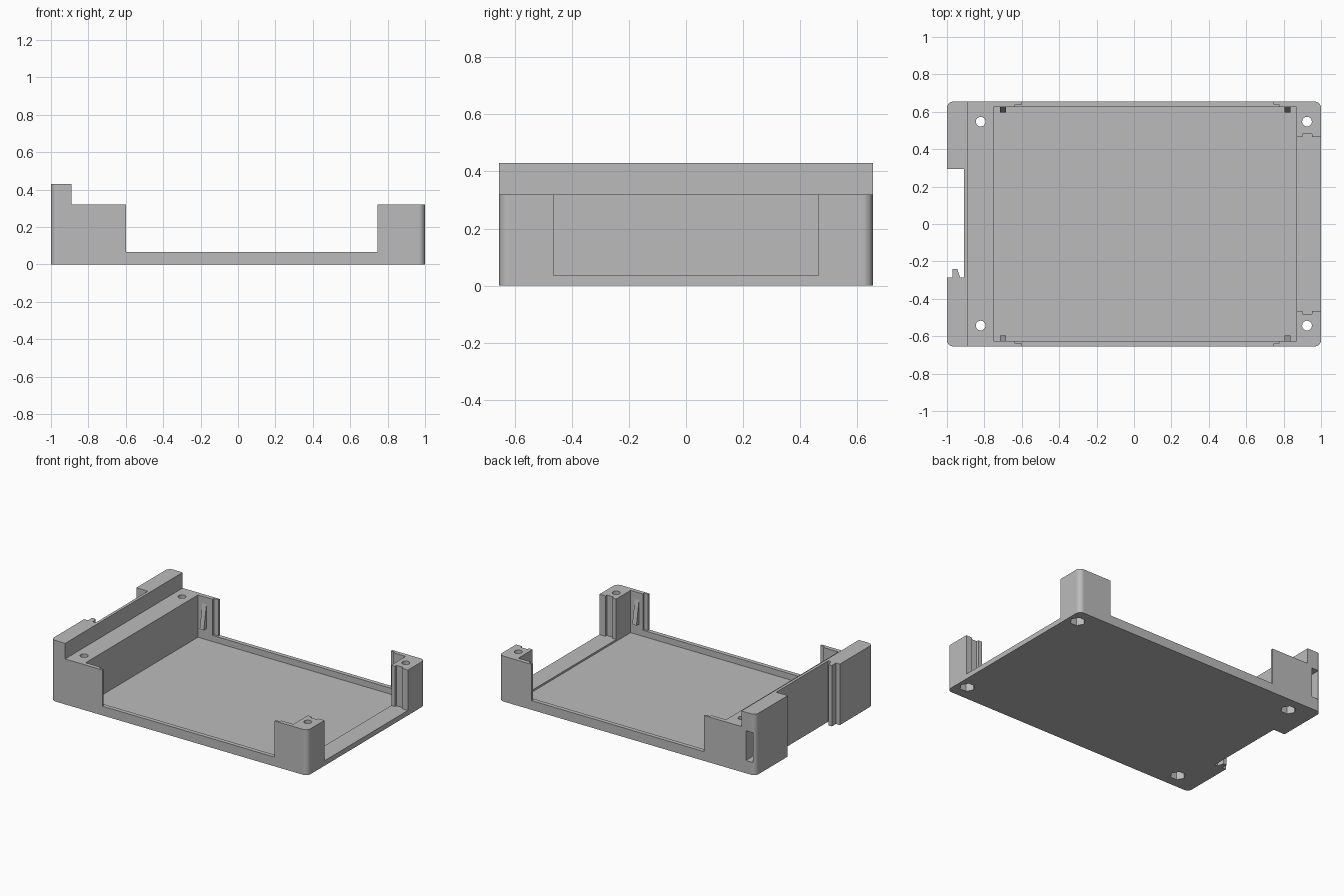
import bpy, bmesh
from math import sin, cos, pi, radians
from mathutils import Vector

cube = bpy.data.objects.get("Cube")
if cube:
    bpy.data.objects.remove(cube, do_unlink=True)

grey = bpy.data.materials.new("matte_grey")
grey.use_nodes = True
grey.diffuse_color = (0.5, 0.5, 0.5, 1)
grey.node_tree.nodes["Principled BSDF"].inputs["Base Color"].default_value = (0.5, 0.5, 0.5, 1)

HALF_Y = 0.655
INNER_Y = 0.625
TOP, DECK, RAIL, LIP, FLOOR = 0.43, 0.32, 0.065, 0.035, 0.022


def prism(name, points, direction):
    """Extrude a closed loop of 3D points along a direction."""
    bm = bmesh.new()
    face = bm.faces.new([bm.verts.new(p) for p in points])
    ext = bmesh.ops.extrude_face_region(bm, geom=[face])
    moved = [g for g in ext["geom"] if isinstance(g, bmesh.types.BMVert)]
    bmesh.ops.translate(bm, verts=moved, vec=Vector(direction))
    bmesh.ops.recalc_face_normals(bm, faces=bm.faces)
    mesh = bpy.data.meshes.new(name)
    bm.to_mesh(mesh)
    bm.free()
    mesh.materials.append(grey)
    obj = bpy.data.objects.new(name, mesh)
    bpy.context.collection.objects.link(obj)
    return obj


def box(x0, x1, y0, y1, z0, z1=0.6):
    loop = [(x0, y0, z0), (x1, y0, z0), (x1, y1, z0), (x0, y1, z0)]
    return prism("cutter", loop, (0, 0, z1 - z0))


def cylinder(x, y, radius, sides, z0, z1):
    loop = [(x + radius * cos(2 * pi * i / sides), y + radius * sin(2 * pi * i / sides), z0)
            for i in range(sides)]
    return prism("cutter", loop, (0, 0, z1 - z0))


def corner(sx, sy, start, radius=0.035, steps=8):
    """Arc of a rounded outer corner."""
    cx, cy = sx * (1 - radius), sy * (HALF_Y - radius)
    angles = [radians(start + 90 * i / steps) for i in range(steps + 1)]
    return [(cx + radius * cos(a), cy + radius * sin(a)) for a in angles]


def cut(target, cutter):
    mod = target.modifiers.new("cut", "BOOLEAN")
    mod.operation = "DIFFERENCE"
    mod.solver = "EXACT"
    mod.object = cutter
    bpy.context.view_layer.objects.active = target
    bpy.ops.object.modifier_apply(modifier=mod.name)
    bpy.data.objects.remove(cutter, do_unlink=True)


# Plan outline: rounded rectangle with a connector recess and a small hook on the tall end
recess = [(-1, 0.295), (-0.91, 0.295), (-0.91, -0.285), (-0.93, -0.285),
          (-0.945, -0.24), (-0.97, -0.24), (-0.97, -0.285), (-1, -0.285)]
outline = (corner(1, -1, -90) + corner(1, 1, 0) + corner(-1, 1, 90)
           + recess + corner(-1, -1, 180))
tray = prism("enclosure_tray", [(x, y, 0) for x, y in outline], (0, 0, TOP))

# Lower deck beside the raised end strip
cut(tray, box(-0.89, 1.2, -1, 1, DECK))
# Main cavity
cut(tray, box(-0.75, 0.87, -INNER_Y, INNER_Y, FLOOR))
# Open end between the corner posts
cut(tray, box(0.8, 1.2, -0.465, 0.465, LIP))
# Low side rails, then the half-thickness lap on the wall ends
cut(tray, box(-0.6, 0.745, -1, 1, RAIL))
cut(tray, box(-0.635, 0.775, -0.64, 0.64, RAIL))
# Vertical grooves in the corner posts
cut(tray, box(0.9, 0.953, -0.481, 0.481, LIP))
# Clip slot in the back of the tall end
cut(tray, box(-0.98, -0.925, 0.57, 0.8, 0.09, 0.3))

# Screw holes with hexagonal nut pockets underneath
for x in (-0.82, 0.925):
    for y in (-0.543, 0.547):
        cut(tray, cylinder(x, y, 0.026, 24, -0.1, 0.6))
        cut(tray, cylinder(x, y, 0.05, 6, -0.1, 0.12))

# Snap wedges on the inside of the side walls
for side, label in ((-1, "front"), (1, "back")):
    for x, end in ((-0.70, "right"), (0.82, "left")):
        profile = [(INNER_Y + 0.005, 0.1), (0.595, 0.1), (INNER_Y, 0.27), (INNER_Y + 0.005, 0.27)]
        prism(f"snap_wedge_{label}_{end}",
              [(x - 0.016, side * y, z) for y, z in profile], (0.032, 0, 0))
